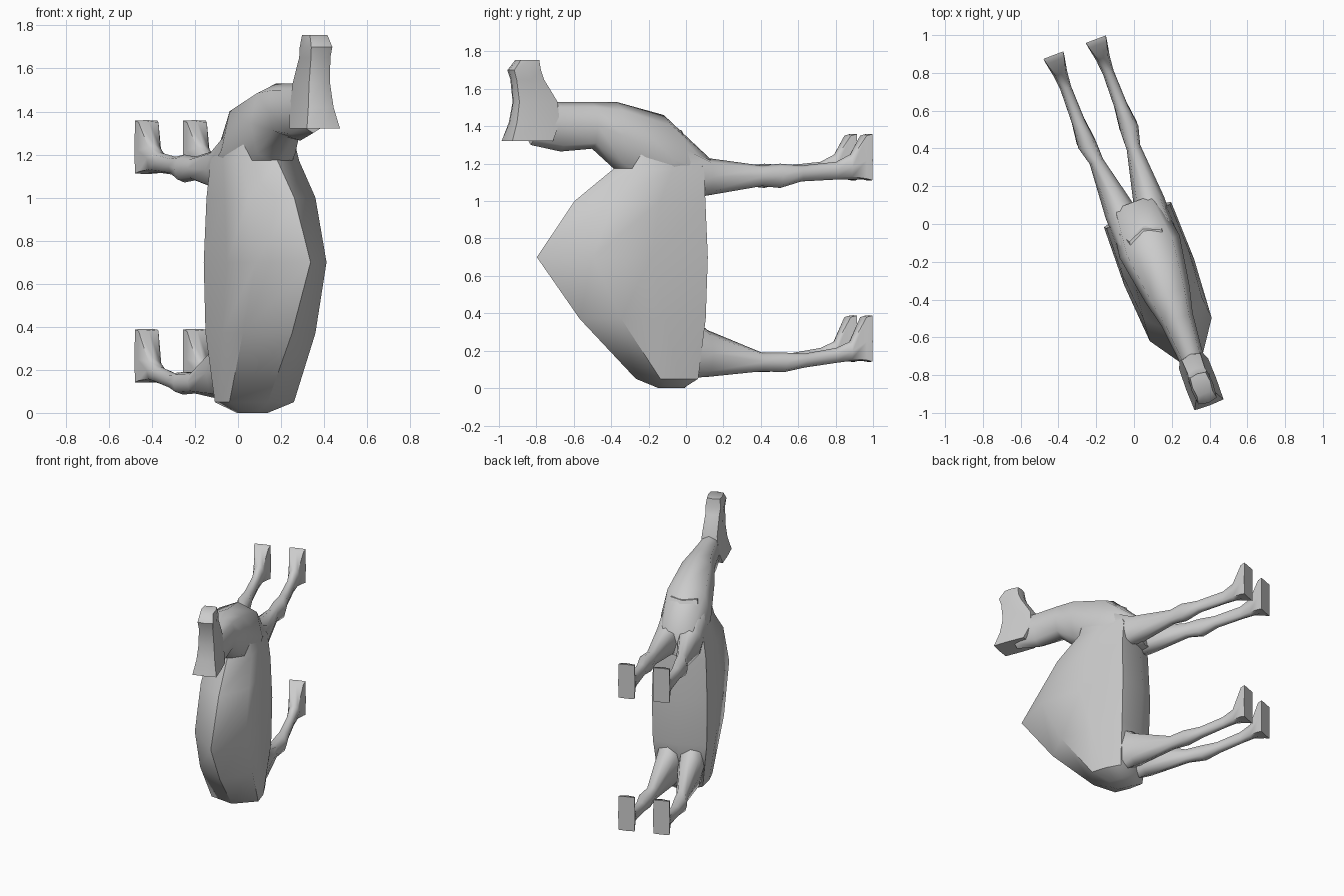
import bpy, bmesh, math
from mathutils import Matrix, Vector

cube = bpy.data.objects.get("Cube")
if cube:
    bpy.data.objects.remove(cube, do_unlink=True)

grey = bpy.data.materials.new("plain grey")
grey.use_nodes = True
grey.diffuse_color = (0.6, 0.6, 0.6, 1)
grey.node_tree.nodes["Principled BSDF"].inputs["Base Color"].default_value = (0.6, 0.6, 0.6, 1)

# Animal frame: x sideways, y towards the feet, z towards the nose
TURN = Matrix.Rotation(math.radians(20.6), 4, "Z") @ Matrix.Translation((0.035, 0, 0))


def loft(name, rings):
    """Skin a closed tube through rings of equal point count."""
    bm = bmesh.new()
    rows = [[bm.verts.new(TURN @ Vector(p)) for p in ring] for ring in rings]
    n = len(rows[0])
    for a, b in zip(rows, rows[1:]):
        for i in range(n):
            j = (i + 1) % n
            bm.faces.new((a[i], a[j], b[j], b[i]))
    bm.faces.new(rows[0])
    bm.faces.new(rows[-1])
    bmesh.ops.recalc_face_normals(bm, faces=bm.faces)
    mesh = bpy.data.meshes.new(name)
    bm.to_mesh(mesh)
    bm.free()
    mesh.materials.append(grey)
    obj = bpy.data.objects.new(name, mesh)
    bpy.context.collection.objects.link(obj)
    bpy.ops.object.select_all(action="DESELECT")
    obj.select_set(True)
    bpy.context.view_layer.objects.active = obj
    bpy.ops.object.shade_smooth_by_angle(angle=math.radians(55))
    return obj


def oval(power):
    """Eight points of a unit oval; a small power makes it square."""
    def bend(v):
        v = round(v, 6)
        return math.copysign(abs(v) ** power, v) if v else 0
    return [(bend(math.cos(k * math.pi / 4)), bend(math.sin(k * math.pi / 4))) for k in range(8)]


def ring_y(y, z0, z1, half, x=0, power=0.8):
    return [(x + half * a, y, (z0 + z1) / 2 + (z1 - z0) / 2 * b) for a, b in oval(power)]


def ring_z(z, y0, y1, half, power=0.4):
    return [(half * a, (y0 + y1) / 2 + (y1 - y0) / 2 * b, z) for a, b in oval(power)]


# Body with a pointed hump: height, ridge, shoulder line and width, belly
def body_ring(z, ridge, shoulder, upper, lower_y, lower, belly):
    mid = (shoulder + lower_y) / 2
    side = [(upper, shoulder), (max(upper, lower) * 1.04, mid), (lower, lower_y)]
    pts = [(0, ridge)] + side + [(0, belly)] + [(-x, y) for x, y in reversed(side)]
    return [(x, y, z) for x, y in pts]


loft("body", [
    body_ring(0.0, -0.17, -0.14, 0.06, -0.05, 0.06, -0.02),
    body_ring(0.05, -0.30, -0.22, 0.16, 0.0, 0.15, 0.03),
    body_ring(0.37, -0.62, -0.45, 0.18, 0.03, 0.185, 0.07),
    body_ring(0.70, -0.865, -0.61, 0.175, 0.04, 0.19, 0.09),
    body_ring(1.0, -0.65, -0.49, 0.165, 0.03, 0.18, 0.07),
    body_ring(1.17, -0.43, -0.33, 0.145, 0.03, 0.16, 0.06),
    body_ring(1.38, -0.38, -0.30, 0.10, -0.08, 0.09, -0.04),
])

# Neck rising from the chest
loft("neck", [
    ring_y(0.11, 1.04, 1.23, 0.13),
    ring_y(-0.14, 0.98, 1.46, 0.17),
    ring_y(-0.41, 1.16, 1.53, 0.125),
    ring_y(-0.55, 1.28, 1.53, 0.09),
    ring_y(-0.73, 1.265, 1.53, 0.07),
    ring_y(-0.90, 1.30, 1.53, 0.06),
])

# Head, from the flared poll to the blunt nose
loft("head", [
    ring_z(1.32, -1.04, -0.80, 0.085, 0.1),
    ring_z(1.42, -1.02, -0.74, 0.072),
    ring_z(1.53, -1.0, -0.75, 0.06),
    ring_z(1.65, -1.01, -0.83, 0.055),
    ring_z(1.70, -1.025, -0.85, 0.06),
    ring_z(1.755, -0.98, -0.86, 0.05),
])

# Legs: y, low z, high z, sideways centre, half width
FRONT = [(-0.1, 1.0, 1.33, 0.07, 0.09), (0.08, 1.03, 1.23, 0.08, 0.085), (0.38, 1.08, 1.19, 0.105, 0.038),
         (0.48, 1.07, 1.20, 0.12, 0.05), (0.60, 1.105, 1.19, 0.12, 0.035),
         (0.80, 1.115, 1.21, 0.12, 0.03), (0.88, 1.115, 1.25, 0.12, 0.038)]
REAR = [(-0.1, 0.05, 0.42, 0.07, 0.09), (0.08, 0.06, 0.31, 0.08, 0.085), (0.38, 0.09, 0.19, 0.105, 0.038),
        (0.50, 0.085, 0.19, 0.12, 0.05), (0.62, 0.11, 0.185, 0.12, 0.035),
        (0.80, 0.135, 0.215, 0.12, 0.03), (0.88, 0.145, 0.25, 0.12, 0.038)]
for label, path in (("front", FRONT), ("rear", REAR)):
    heel = path[-1][1]
    for side, sign in (("left", 1), ("right", -1)):
        rings = [ring_y(y, a, b, w, sign * x) for y, a, b, x, w in path]
        # Wedge foot ending in a flat rectangular sole
        rings.append(ring_y(0.955, heel, heel + 0.205, 0.052, sign * 0.12, 0.15))
        rings.append(ring_y(0.987, heel - 0.005, heel + 0.21, 0.057, sign * 0.12, 0.05))
        foot = loft(f"{side}_{label}_leg", rings)
        # Toe lifts to a thin tip
        for v in foot.data.vertices:
            if v.co.z > heel + 0.19:
                v.co.z += 0.035
